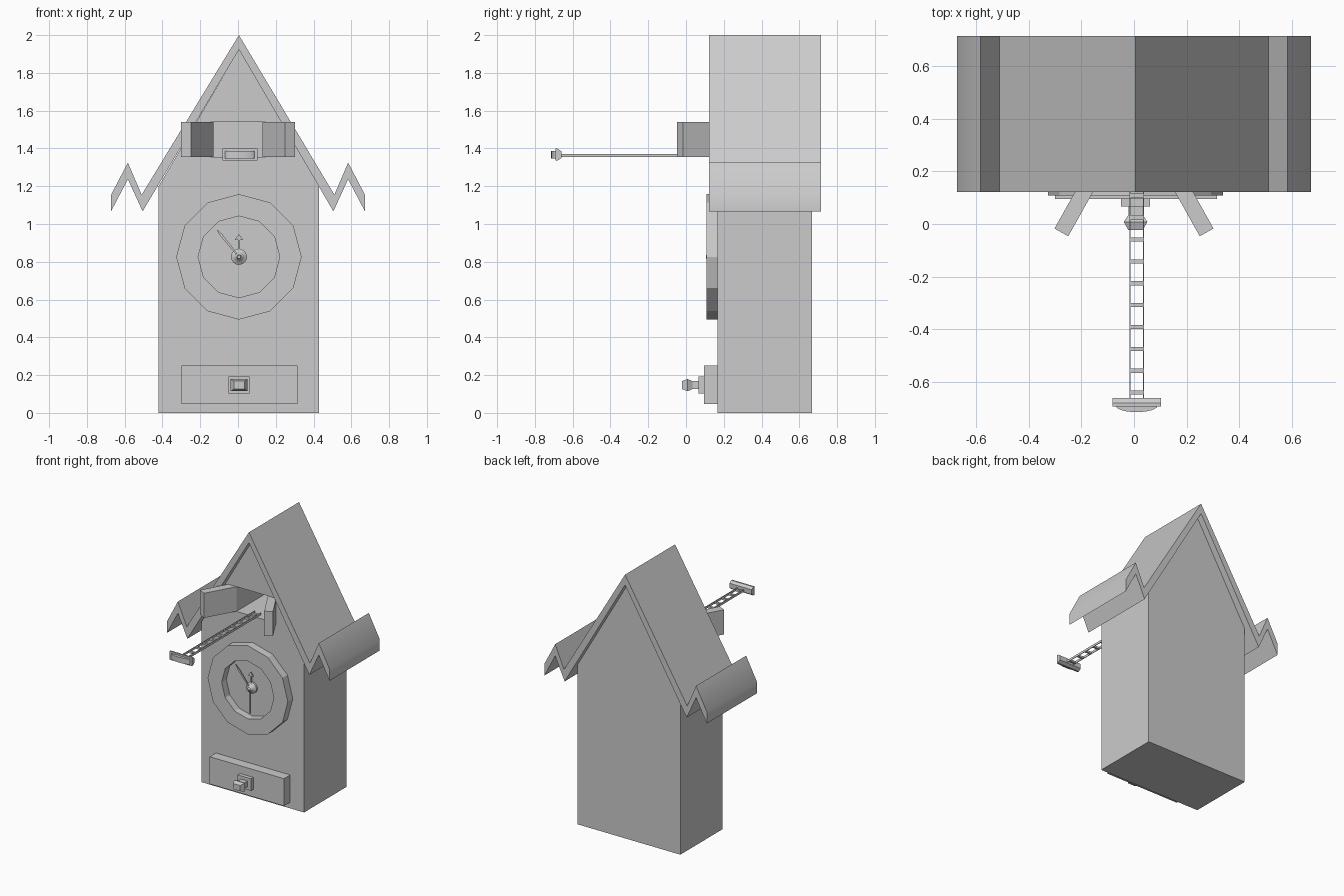
import bpy, bmesh
from math import sin, cos, pi, atan2

cube = bpy.data.objects.get("Cube")
if cube:
    bpy.data.objects.remove(cube, do_unlink=True)

grey = bpy.data.materials.new("plain grey")
grey.use_nodes = True
grey.diffuse_color = (0.6, 0.6, 0.6, 1)
grey.node_tree.nodes["Principled BSDF"].inputs["Base Color"].default_value = (0.6, 0.6, 0.6, 1)

CX = 0.005          # centre line of the clock case
FRONT = 0.167       # front face of the case
SQUARE = [(-1, -1), (1, -1), (1, 1), (-1, 1)]


def ngon(n):
    return [(sin(2 * pi * i / n), cos(2 * pi * i / n)) for i in range(n)]


def loft(name, shape, sections, cx=0, cz=0):
    """Skin a shape in the xz plane through sections (y, x scale, z scale)."""
    bm = bmesh.new()
    rings = [[bm.verts.new((cx + sx * x, y, cz + sz * z)) for x, z in shape]
             for y, sx, sz in sections]
    n = len(shape)
    for a, b in zip(rings, rings[1:]):
        for i in range(n):
            j = (i + 1) % n
            bm.faces.new((a[i], a[j], b[j], b[i]))
    bm.faces.new(rings[0])
    bm.faces.new(rings[-1])
    bmesh.ops.recalc_face_normals(bm, faces=bm.faces)
    mesh = bpy.data.meshes.new(name)
    bm.to_mesh(mesh)
    bm.free()
    mesh.materials.append(grey)
    obj = bpy.data.objects.new(name, mesh)
    bpy.context.collection.objects.link(obj)
    return obj


def prism(name, pts, y0, y1, cx=0, cz=0):
    return loft(name, pts, [(y0, 1, 1), (y1, 1, 1)], cx, cz)


def box(name, x0, x1, y0, y1, z0, z1):
    return prism(name, [(x0, z0), (x1, z0), (x1, z1), (x0, z1)], y0, y1)


# Case with a gable and a recess behind the doors
body = prism("clock_case", [(-0.425, 0), (0.425, 0), (0.425, 1.2), (0, 1.925), (-0.425, 1.2)],
             FRONT, 0.667, CX)
cutter = box("recess_cutter", -0.13, 0.13, 0, 0.57, 1.355, 1.54)
cutter.hide_render = True
cut = body.modifiers.new("recess", 'BOOLEAN')
cut.object = cutter
cut.solver = 'EXACT'
bpy.context.view_layer.objects.active = body
bpy.ops.object.modifier_apply(modifier=cut.name)
bpy.data.objects.remove(cutter, do_unlink=True)

# Zigzag roof with upturned eaves
upper = [(0.51, 1.155), (0.583, 1.325), (0.672, 1.155)]
lower = [(0.672, 1.067), (0.583, 1.237), (0.505, 1.067)]
right_side = [(CX, 2.0)] + upper + lower + [(CX, 1.923)]
left_side = [(-x, z) for x, z in reversed(upper + lower)]
roof = prism("roof", right_side + left_side, 0.122, 0.714)
for f in roof.data.polygons:
    f.use_smooth = abs(f.center.x) > 0.6 and abs(f.normal.y) < 0.5 and f.normal.z > -0.1

# Open doors, hinged at the sides of the recess
for side, name in ((1, "left_door"), (-1, "right_door")):
    door = box(name, -0.03, 0.03, -0.245, 0, 1.355, 1.54)
    door.location = (side * 0.156, 0.182, 0)
    door.rotation_euler.z = side * 0.51

# Dial: raised twelve-sided rim around a sunken face
loft("clock_dial", ngon(12), [(FRONT + 0.01, 0.332, 0.332), (0.108, 0.332, 0.332),
     (0.108, 0.216, 0.216), (FRONT - 0.004, 0.216, 0.216)], CX, 0.826)
hub = loft("hand_hub", ngon(24), [(y, r, r) for y, r in
           ((FRONT, 0.042), (0.15, 0.042), (0.14, 0.026), (0.125, 0.012), (0.106, 0.009))],
           CX, 0.826)

# Hands
hour = prism("hour_hand", [(-0.005, 0), (0.005, 0), (0.005, 0.09), (0.022, 0.09),
             (0, 0.12), (-0.022, 0.09), (-0.005, 0.09)], 0.143, 0.149, CX, 0.826)
minute = prism("minute_hand", [(-0.004, 0), (0.004, 0), (0.007, 0.15), (0, 0.19),
               (-0.007, 0.15)], -0.003, 0.003)
minute.location = (CX, 0.137, 0.826)
minute.rotation_euler.y = atan2(-0.12, 0.148)
box("second_hand", CX - 0.001, CX + 0.001, 0.128, 0.138, 0.64, 0.826)

# Drawer and its knob
box("drawer", -0.3, 0.315, 0.094, FRONT + 0.01, 0.046, 0.25)
loft("drawer_knob", SQUARE, [(0.1, 0.055, 0.045), (0.066, 0.055, 0.045), (0.066, 0.027, 0.021),
     (0.035, 0.027, 0.021), (0.008, 0.045, 0.032), (-0.022, 0.028, 0.021)], 0.006, 0.147)

# Extending ladder arm
AX = 0.01
for side, name in ((-1, "right_rail"), (1, "left_rail")):
    x = AX + side * 0.026
    box(name, x - 0.002, x + 0.002, -0.665, 0.22, 1.354, 1.371)
for i in range(11):
    y = -0.64 + i * 0.083
    box("arm_rung", AX - 0.025, AX + 0.025, y - 0.008, y + 0.008, 1.355, 1.369)

# Perch at the end of the arm, with a bowed front
loft("perch", SQUARE, [(-0.692, 0.092, 0.032), (-0.68, 0.092, 0.032), (-0.66, 0.092, 0.018)],
     AX, 1.367)
bow = [(0.079 * cos(pi * i / 12), -0.69 - 0.024 * sin(pi * i / 12)) for i in range(13)]
front = prism("perch_front", bow, -0.02, 0.02)
front.rotation_euler.x = pi / 2
front.location = (AX, 0, 1.366)
# The profile lies in the ground plane, so swap its axes
for v in front.data.vertices:
    v.co = (v.co.x, v.co.y, v.co.z)
front.rotation_euler.x = -pi / 2
front.data.flip_normals()
front.scale.z = -1
front.rotation_euler.x = pi / 2
